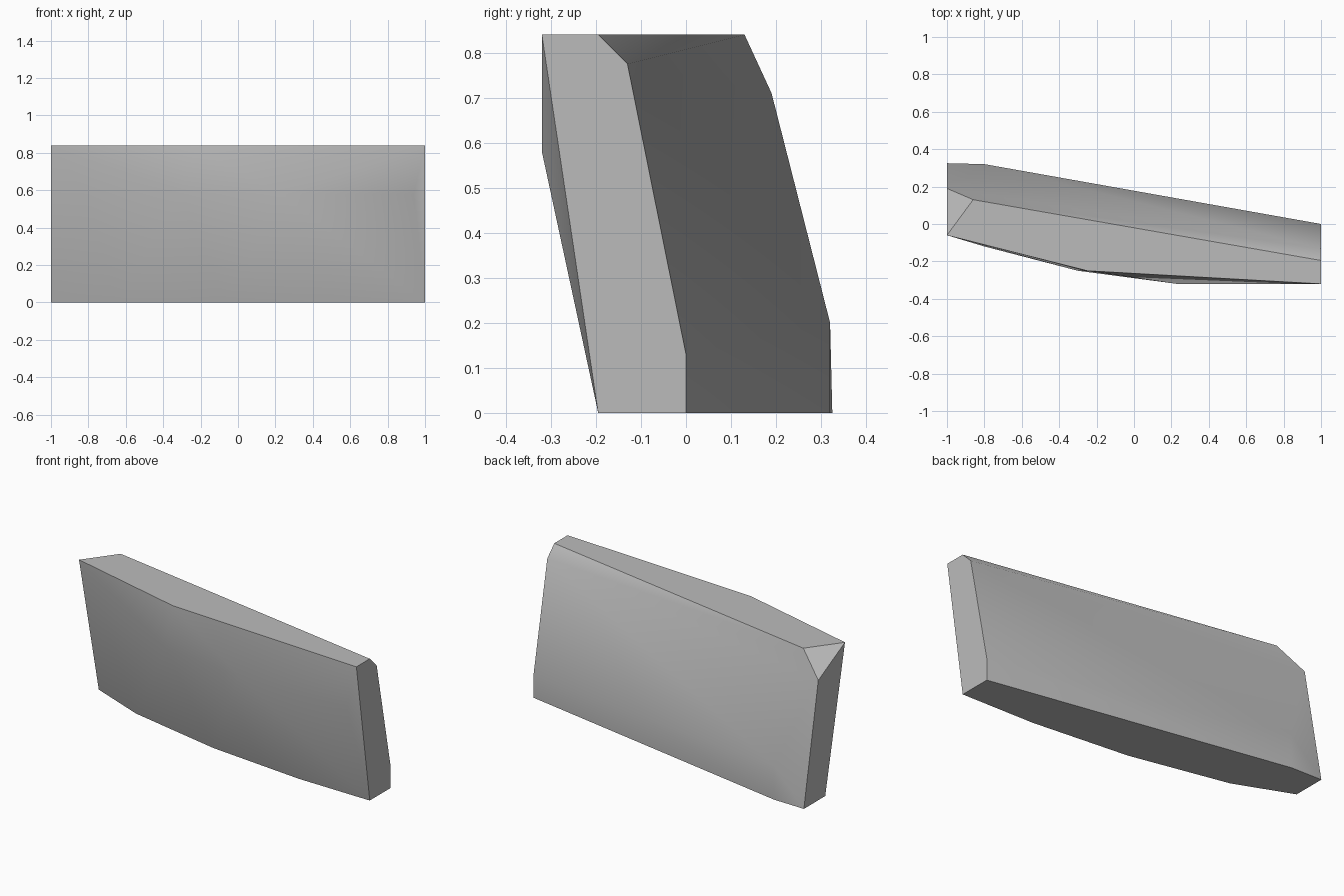
import bpy
import bmesh
import math

default_cube = bpy.data.objects.get("Cube")
if default_cube:
    bpy.data.objects.remove(default_cube, do_unlink=True)

TOP = 0.84
BOTTOM = 0.0


def make_material(name, color):
    material = bpy.data.materials.new(name)
    material.use_nodes = True
    material.diffuse_color = color
    material.node_tree.nodes["Principled BSDF"].inputs["Base Color"].default_value = color
    return material


def at_height(outline, height):
    """Lift a plan outline to one height."""
    return [(x, y, height) for x, y in outline]


def hull_object(name, points, material):
    """Wrap corner points in a convex solid and merge its flat faces."""
    bm = bmesh.new()
    for point in points:
        bm.verts.new(point)
    result = bmesh.ops.convex_hull(bm, input=bm.verts)
    leftovers = [item for item in result["geom_interior"]
                 if isinstance(item, bmesh.types.BMVert) and item.is_valid]
    bmesh.ops.delete(bm, geom=leftovers, context="VERTS")
    bmesh.ops.dissolve_limit(bm, angle_limit=math.radians(1),
                             verts=bm.verts, edges=bm.edges)
    bmesh.ops.recalc_face_normals(bm, faces=bm.faces)
    mesh = bpy.data.meshes.new(name)
    bm.to_mesh(mesh)
    bm.free()
    mesh.materials.append(material)
    obj = bpy.data.objects.new(name, mesh)
    bpy.context.collection.objects.link(obj)
    return obj


# Plan outlines of the leaning slab
base_outline = [(1, -0.195), (0.53, -0.187), (-0.07, -0.13), (-0.66, -0.01),
                (-1, 0.125), (-1, 0.325), (-0.8, 0.32), (1, 0)]
crown_outline = [(1, -0.32), (-0.25, -0.25), (-1, -0.06),
                 (-0.86, 0.13), (1, -0.195)]

# Bulge of the front face below the crown
front_bulge = [(0.94, -0.32), (0.23, -0.32), (-0.3, -0.25), (-0.8, -0.12)]

# Chamfer and heel corners along the back
back_corners = [(1, -0.13, 0.775), (-1, 0.19, 0.71),
                (1, 0, 0.13), (-0.8, 0.32, 0.2)]

stone = make_material("stone grey", (0.5, 0.5, 0.5, 1))
slab = hull_object(
    "leaning_slab",
    at_height(base_outline, BOTTOM) + at_height(crown_outline, TOP)
    + at_height(front_bulge, 0.58) + back_corners,
    stone)

# Soft front and back, crisp ends, top and base
bpy.ops.object.select_all(action="DESELECT")
slab.select_set(True)
bpy.context.view_layer.objects.active = slab
bpy.ops.object.shade_smooth_by_angle(angle=math.radians(40))
